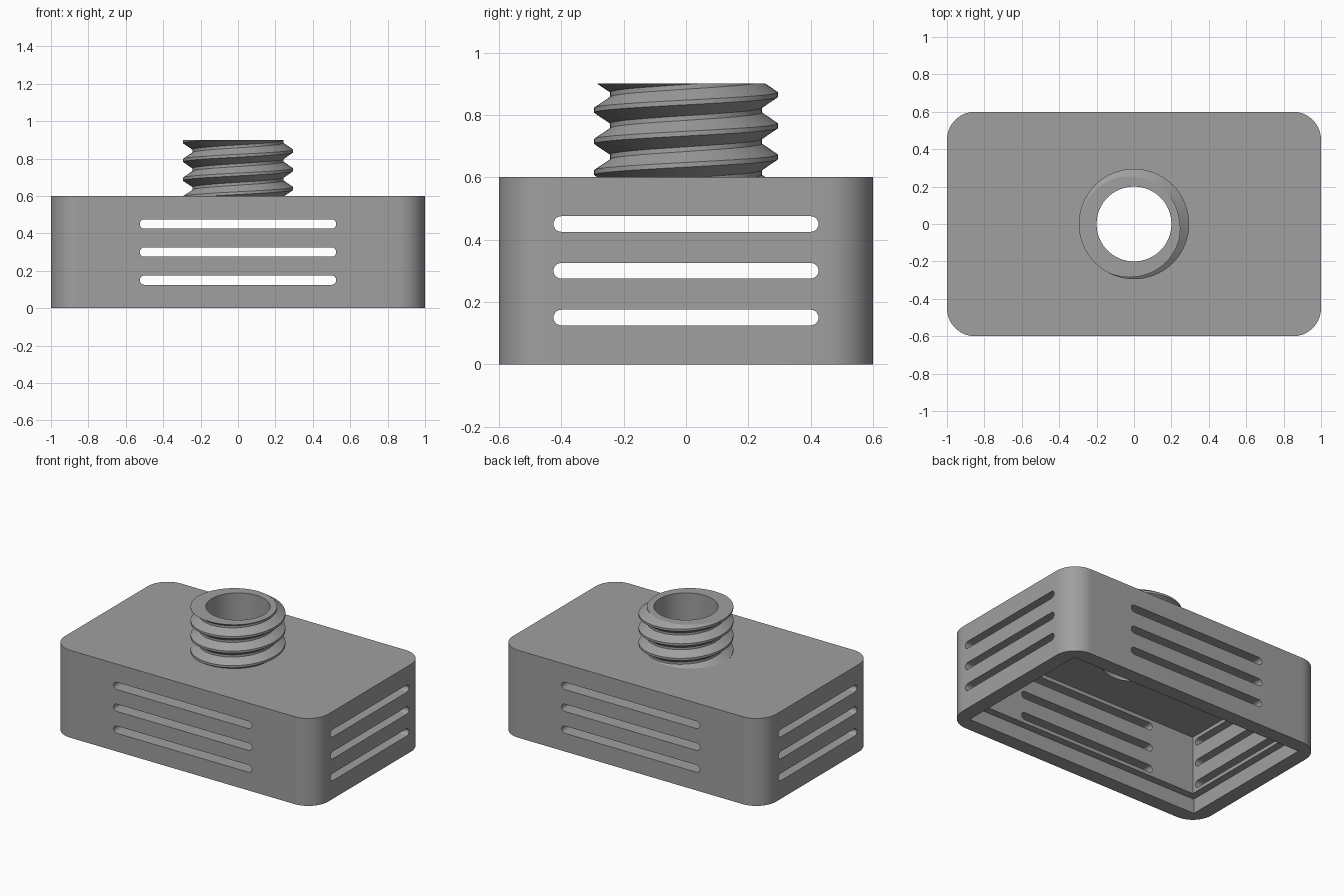
import bpy, bmesh, math
from mathutils import Vector

if "Cube" in bpy.data.objects:
    bpy.data.objects.remove(bpy.data.objects["Cube"])

grey = bpy.data.materials.new("mid grey")
grey.diffuse_color = (0.35, 0.35, 0.35, 1)
grey.use_nodes = True
grey.node_tree.nodes["Principled BSDF"].inputs["Base Color"].default_value = grey.diffuse_color


def make_object(name, bm):
    bmesh.ops.recalc_face_normals(bm, faces=bm.faces)
    mesh = bpy.data.meshes.new(name)
    bm.to_mesh(mesh)
    bm.free()
    mesh.materials.append(grey)
    obj = bpy.data.objects.new(name, mesh)
    bpy.context.collection.objects.link(obj)
    return obj


def rounded_rect(hx, hy, r, seg):
    """Counter-clockwise outline with arcs of radius r in the corners."""
    pts = []
    for q, (sx, sy) in enumerate([(1, 1), (-1, 1), (-1, -1), (1, -1)]):
        for i in range(seg + 1):
            a = math.pi / 2 * (q + i / seg)
            p = (round(sx * (hx - r) + r * math.cos(a), 6), round(sy * (hy - r) + r * math.sin(a), 6))
            if not pts or (Vector(p) - Vector(pts[-1])).length > 1e-5:
                pts.append(p)
    if (Vector(pts[0]) - Vector(pts[-1])).length < 1e-5:
        pts.pop()
    return pts


def prism(name, outline, place, direction):
    """Extrude a 2D outline; place maps (u, v) to 3D."""
    bm = bmesh.new()
    face = bm.faces.new([bm.verts.new(place(u, v)) for u, v in outline])
    ext = bmesh.ops.extrude_face_region(bm, geom=[face])
    bmesh.ops.translate(bm, vec=direction, verts=[g for g in ext["geom"] if isinstance(g, bmesh.types.BMVert)])
    return make_object(name, bm)


def box(name, hx, hy, z0, z1):
    pts = [(hx, hy), (-hx, hy), (-hx, -hy), (hx, -hy)]
    return prism(name, pts, lambda u, v: (u, v, z0), (0, 0, z1 - z0))


def smooth(obj):
    bpy.ops.object.select_all(action='DESELECT')
    obj.select_set(True)
    bpy.context.view_layer.objects.active = obj
    bpy.ops.object.shade_smooth_by_angle(angle=math.radians(25))


# Housing with rounded vertical corners
housing = prism("housing", rounded_rect(1, 0.6, 0.15, 16), lambda u, v: (u, v, 0), (0, 0, 0.6))

# Cutters: lid recess, inner cavity, neck bore and vent slots
SEG = 64
circle = [(0.2 * math.cos(2 * math.pi * i / SEG), 0.2 * math.sin(2 * math.pi * i / SEG)) for i in range(SEG)]
cutters = [
    box("lid_recess_cutter", 0.9, 0.5, -0.1, 0.1),
    box("cavity_cutter", 0.85, 0.45, 0.05, 0.5),
    prism("bore_cutter", circle, lambda u, v: (u, v, 0.4), (0, 0, 0.4)),
]
for z in (0.15, 0.3, 0.45):
    cutters.append(prism("front_slot_cutter", rounded_rect(0.525, 0.025, 0.025, 8),
                         lambda u, v: (u, -0.8, z + v), (0, 1.6, 0)))
    cutters.append(prism("side_slot_cutter", rounded_rect(0.425, 0.025, 0.025, 8),
                         lambda u, v: (-1.2, u, z + v), (2.4, 0, 0)))
bpy.context.view_layer.objects.active = housing
for cutter in cutters:
    cutter.hide_render = True
    mod = housing.modifiers.new("cut", 'BOOLEAN')
    mod.operation = 'DIFFERENCE'
    mod.solver = 'EXACT'
    mod.object = cutter
    bpy.ops.object.modifier_apply(modifier=mod.name)
    bpy.data.objects.remove(cutter)
smooth(housing)

# Threaded neck: helical sweep of one thread tooth
PITCH, ROOT, CREST = 0.1, 0.243, 0.295
TOOTH = [(CREST, -0.0075), (CREST, 0.0075), (ROOT, 0.0425), (ROOT, 0.0575), (CREST, 0.0925)]
bm = bmesh.new()
previous = None
for i in range(6 * SEG + 1):
    a = 2 * math.pi * i / SEG
    z = 0.44 + PITCH * i / SEG
    ring = [bm.verts.new((r * math.cos(a), r * math.sin(a), z + dz)) for r, dz in TOOTH]
    if previous:
        for j in range(len(TOOTH) - 1):
            bm.faces.new((previous[j], ring[j], ring[j + 1], previous[j + 1]))
    previous = ring
bmesh.ops.remove_doubles(bm, verts=bm.verts, dist=1e-5)
# Trim flush with the housing top and the neck top
for height, up in ((0.6, -1), (0.9, 1)):
    bmesh.ops.bisect_plane(bm, geom=bm.verts[:] + bm.edges[:] + bm.faces[:], dist=1e-6,
                           plane_co=(0, 0, height), plane_no=(0, 0, up), clear_outer=True)
# Flat top rim, then the bore wall
rim = [e for e in bm.edges if e.is_boundary and all(v.co.z > 0.899 for v in e.verts)]
for z in (0.9, 0.6):
    ext = bmesh.ops.extrude_edge_only(bm, edges=rim)["geom"]
    for v in (g for g in ext if isinstance(g, bmesh.types.BMVert)):
        flat = Vector((v.co.x, v.co.y, 0)).normalized() * 0.2
        v.co = (flat.x, flat.y, z)
    rim = [g for g in ext if isinstance(g, bmesh.types.BMEdge)]
neck = make_object("threaded_neck", bm)
smooth(neck)
